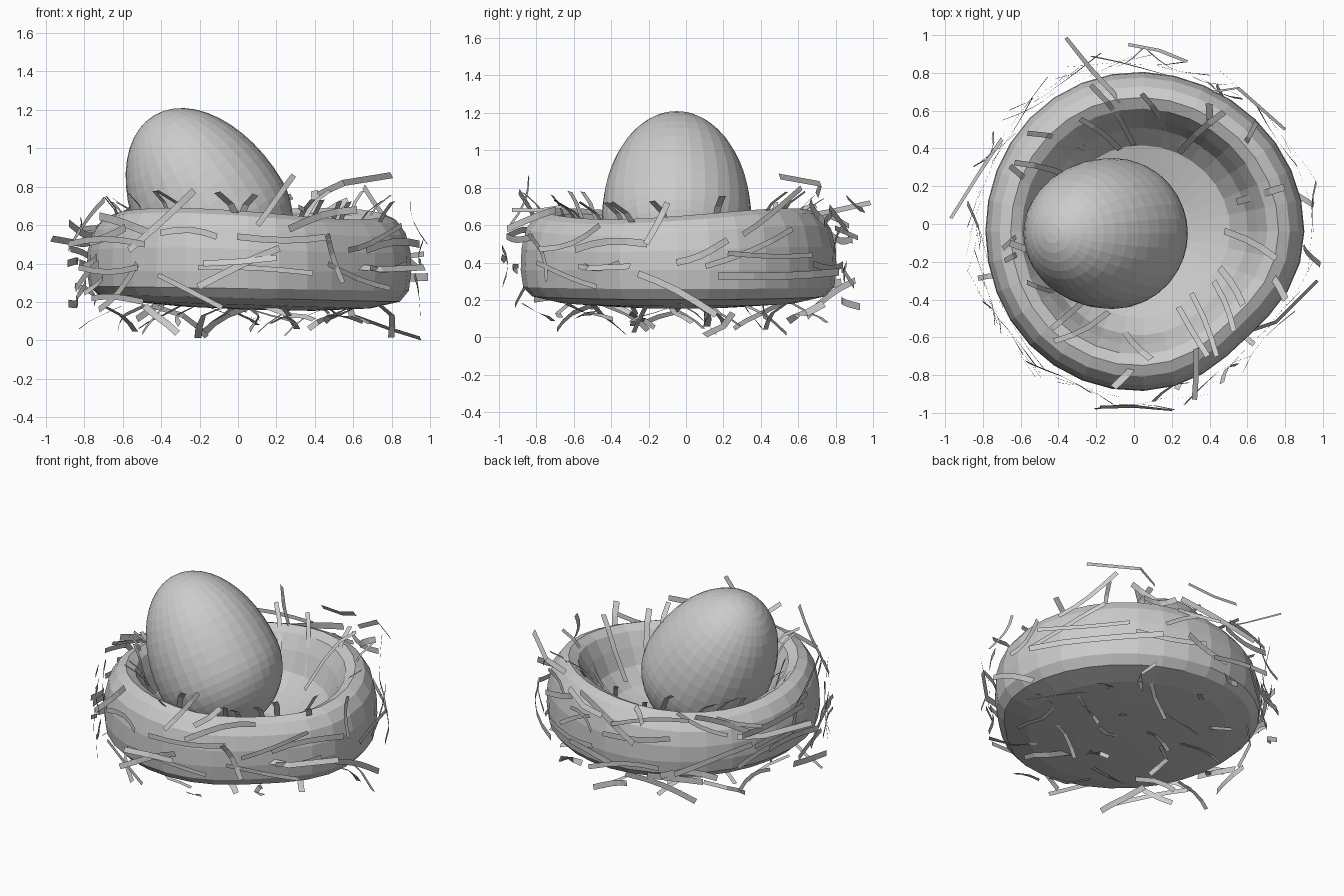
import bpy, bmesh, random
from math import sin, cos, pi, radians, exp, acos
from mathutils import Vector, Matrix

if "Cube" in bpy.data.objects:
    bpy.data.objects.remove(bpy.data.objects["Cube"])

random.seed(11)
CX, CY = 0.05, -0.04


def make_object(name, bm, normals=True):
    if normals:
        bmesh.ops.recalc_face_normals(bm, faces=bm.faces[:])
    me = bpy.data.meshes.new(name)
    bm.to_mesh(me)
    bm.free()
    ob = bpy.data.objects.new(name, me)
    bpy.context.collection.objects.link(ob)
    return ob


def revolve(profile, n, place):
    """Skin rings of (radius, height); zero radius closes with a single point."""
    bm = bmesh.new()
    rings = []
    for r, z in profile:
        count = 1 if r == 0 else n
        rings.append([bm.verts.new(place(r, z, 2 * pi * i / n)) for i in range(count)])
    for a, b in zip(rings, rings[1:]):
        for i in range(n):
            j = (i + 1) % n
            if len(a) == 1:
                bm.faces.new((a[0], b[i], b[j]))
            elif len(b) == 1:
                bm.faces.new((a[i], a[j], b[0]))
            else:
                bm.faces.new((a[i], a[j], b[j], b[i]))
    return bm


# Hand-made irregular outline of the nest
def outline(a):
    d = (a + radians(45) + pi) % (2 * pi) - pi
    return 0.845 - 0.055 * exp(-(d / 0.4) ** 2) + 0.008 * cos(3 * a)


def nest_point(r, z, a):
    k = outline(a)
    lift = 0.03 * sin(2 * a - 0.4) * min(1, max(0, (z - 0.35) / 0.25))
    sag = -0.03 * cos(a) * max(0, (0.35 - z) / 0.2) * min(1, r)
    return Vector((CX + r * k * cos(a), CY + r * k * sin(a), z + lift + sag))


# Nest bowl
bowl = [(0, 0.16), (0.4, 0.165), (0.75, 0.185), (0.93, 0.22), (0.985, 0.27), (1.0, 0.36),
        (0.995, 0.47), (0.965, 0.57), (0.91, 0.635), (0.84, 0.66), (0.77, 0.63),
        (0.71, 0.54), (0.65, 0.42), (0.54, 0.32), (0.3, 0.265), (0, 0.25)]
make_object("nest_bowl", revolve(bowl, 32, nest_point))

# Egg: blunt end down, long end up, leaning to the left
tilt = Matrix.Translation((-0.115, -0.05, 0.63)) @ Matrix.Rotation(radians(-30.5), 4, 'Y')
egg = []
for i in range(25):
    t = -pi / 2 + pi * i / 24
    egg.append((0 if i in (0, 24) else 0.4 * cos(t), (0.63 if t > 0 else 0.4) * sin(t)))
make_object("egg", revolve(egg, 32, lambda r, z, a: tilt @ Vector((r * cos(a), r * sin(a), z))))


# Twig: a flat ribbon following a path, lying against the given normals
def twig(bm, pts, normals, width):
    rows = []
    for i, p in enumerate(pts):
        d = pts[min(i + 1, len(pts) - 1)] - pts[max(i - 1, 0)]
        side = d.cross(normals[i]).normalized() * width / 2
        rows.append([bm.verts.new([max(-0.99, min(0.99, q[0])), max(-0.99, min(0.99, q[1])),
                                   max(0.0, q[2])]) for q in (p - side, p + side)])
    for a, b in zip(rows, rows[1:]):
        bm.faces.new((a[0], a[1], b[1], b[0]))


def wall_twig(bm, a0, z0, a1, z1):
    n = 5
    e0, e1 = random.uniform(0.02, 0.11), random.uniform(0.02, 0.11)
    bend = random.uniform(-0.03, 0.03)
    pts, nor = [], []
    for i in range(n):
        t = i / (n - 1)
        a = a0 + (a1 - a0) * t
        z = z0 + (z1 - z0) * t + bend * sin(pi * t)
        off = 0.015 + e0 * (1 - t) ** 2 + e1 * t ** 2
        r = outline(a) + off - 0.25 * max(0, z - 0.52)
        pts.append(Vector((CX + r * cos(a), CY + r * sin(a), z)))
        nor.append(Vector((cos(a), sin(a), 0)))
    twig(bm, pts, nor, random.uniform(0.025, 0.042))


def front_angle(x):
    return -acos(max(-1, min(1, (x - CX) / 0.87)))


def right_angle(y):
    return front_angle(y - CY + CX) + pi / 2


# Twigs woven around the wall: read from the front and right views
outer = bmesh.new()
front = [(-.38, .56, -.1, .54), (0, .54, .47, .54), (-.77, .38, -.47, .38), (-.2, .38, .37, .35),
         (-.18, .28, .2, .48), (-.4, .34, -.08, .17), (-.7, .16, -.5, .4), (-.53, .47, -.22, .78),
         (.1, .6, .3, .86), (.25, .58, .62, .68), (.47, .4, .8, .27), (.45, .55, .55, .3),
         (.55, .47, .82, .6), (-.8, .5, -.45, .5), (-.75, .22, -.45, .2)]
right = [(-.62, .47, -.2, .5), (-.6, .38, -.35, .4), (-.2, .5, -.1, .72), (-.05, .4, .2, .52),
         (.1, .38, .55, .58), (.15, .33, .75, .35), (-.25, .34, .15, .12), (.3, .55, .6, .8),
         (.2, .45, .65, .44)]
for x0, z0, x1, z1 in front:
    wall_twig(outer, front_angle(x0), z0, front_angle(x1), z1)
for y0, z0, y1, z1 in right:
    wall_twig(outer, right_angle(y0), z0, right_angle(y1), z1)

# The same weave continued around the back and left
for i in range(32):
    a = radians(60 + 165 * i / 32)
    span = random.uniform(0.2, 0.55)
    z = random.choice((0.22, 0.35, 0.45, 0.55, 0.6)) + random.uniform(-0.04, 0.04)
    wall_twig(outer, a - span / 2, z - random.uniform(-0.12, 0.12), a + span / 2,
              z + random.uniform(-0.1, 0.16))

# Loose ends reaching the outer limits
ends = [((-.36, .99, .72), (-.22, .81, .68), (-.07, .65, .65)),
        ((-.18, -.97, .4), (0, -.965, .41), (.2, -.99, .43)),
        ((.45, -.62, .4), (.75, -.52, .37), (.97, -.3, .38)),
        ((-.97, .03, .53), (-.8, .3, .5), (-.7, .45, .52)),
        ((.95, .1, .01), (.79, .2, .06), (.6, .25, .13)),
        ((.42, .7, .76), (.55, .72, .82), (.8, .5, .86)),
        ((.32, -.93, .68), (.33, -.78, .68), (.33, -.66, .7)),
        ((-.03, .95, .68), (.13, .92, .69), (.28, .86, .75))]
for path in ends:
    pts = [Vector(p) for p in path]
    twig(outer, pts, [Vector((p.x, p.y, 0.5)).normalized() for p in pts], 0.035)
make_object("wall_twigs", outer, False)

# Twigs along the rim and down the inside
inner = bmesh.new()
for i in range(24):
    a = 2 * pi * (i + random.random() * 0.7) / 24
    da = random.uniform(-0.3, 0.3)
    low = random.uniform(0.5, 0.72)
    high = random.uniform(0.78, 1.02)
    pts, nor = [], []
    for t in (0, 0.4, 0.7, 1):
        b = a + da * t
        r = low + (high - low) * t
        z = 0.40 + 0.29 * min(1, t * 1.5) + (0.06 if t == 1 else 0)
        pts.append(nest_point(r, z, b))
        nor.append(Vector((-0.5 * cos(b), -0.5 * sin(b), 0.8)))
    twig(inner, pts, nor, random.uniform(0.025, 0.04))
make_object("rim_twigs", inner, False)

# Twigs hanging under the base
under = bmesh.new()
for i in range(26):
    a = i * 2.4
    r = 0.9 * ((i + 0.5) / 26) ** 0.5
    c = Vector((CX + r * cos(a) * 0.9, CY + r * sin(a) * 0.9, 0.15))
    h = random.uniform(0, 2 * pi)
    d = Vector((cos(h), sin(h), 0))
    s = Vector((-d.y, d.x, 0)) * random.uniform(-0.05, 0.05)
    ln = random.uniform(0.08, 0.17)
    drop = random.uniform(0.04, 0.14)
    pts = [c - d * ln + Vector((0, 0, 0.03)), c + s - Vector((0, 0, 0.02)),
           c + d * ln * 0.6 - Vector((0, 0, drop * 0.6)), c + d * ln - s - Vector((0, 0, drop))]
    flat = Vector((0, 0, 1)) if i % 2 else Vector((cos(a), sin(a), 0.6)).normalized()
    twig(under, pts, [flat] * 4, random.uniform(0.025, 0.04))
make_object("base_twigs", under, False)
